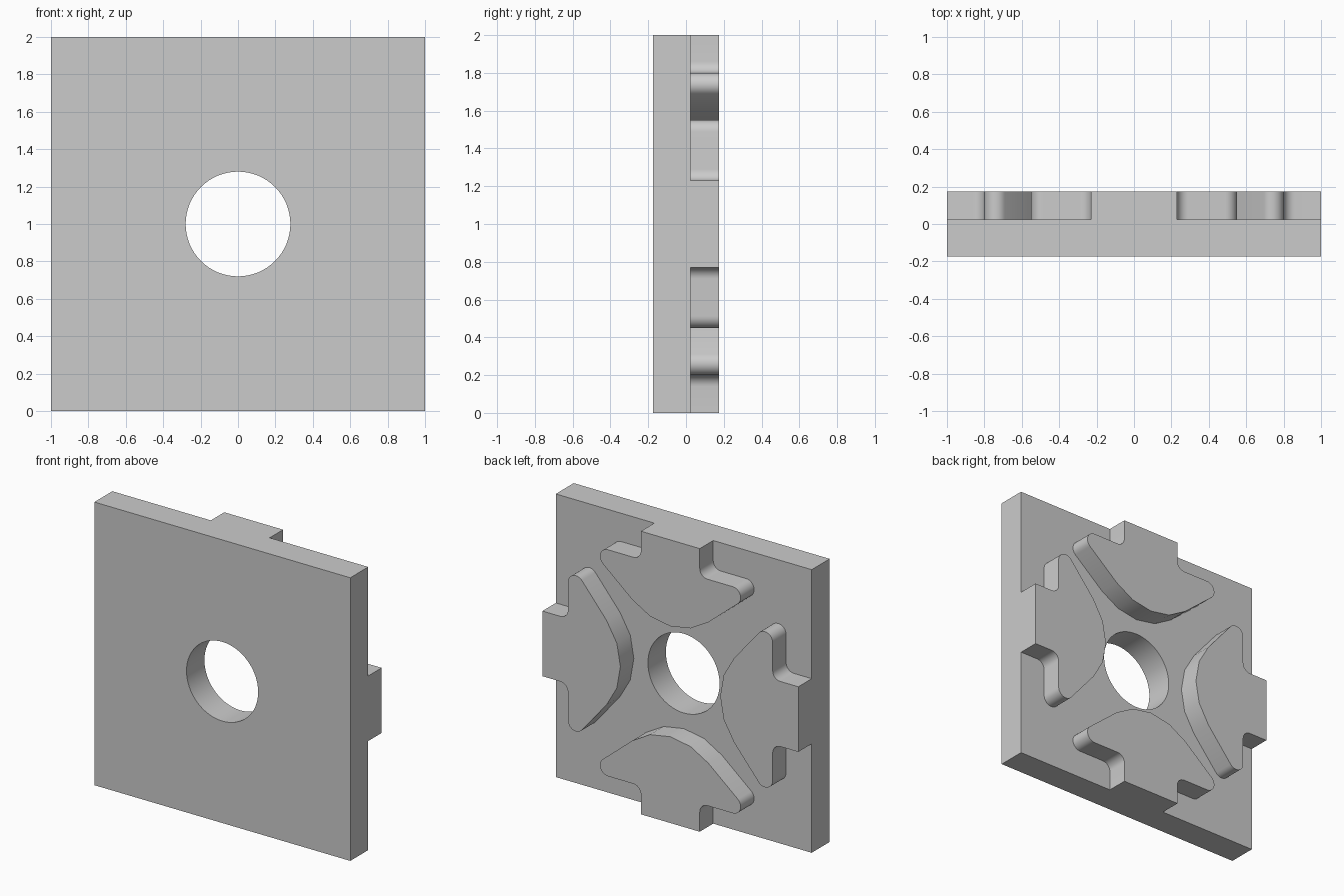
import bpy, bmesh
from math import sin, cos, radians, pi
from mathutils import Matrix

cube = bpy.data.objects.get("Cube")
if cube:
    bpy.data.objects.remove(cube, do_unlink=True)

grey = bpy.data.materials.new("plain grey")
grey.use_nodes = True
grey.diffuse_color = (0.6, 0.6, 0.6, 1)
grey.node_tree.nodes["Principled BSDF"].inputs["Base Color"].default_value = (0.6, 0.6, 0.6, 1)

BACK, STEP, FRONT = 0.175, 0.025, -0.175
HOLE_RADIUS = 0.28


def arc(cx, cy, r, start, end, steps):
    """Points along an arc, angles in degrees."""
    angles = [radians(start + (end - start) * i / steps) for i in range(steps + 1)]
    return [(cx + r * cos(a), cy + r * sin(a)) for a in angles]


def finish(bm, name):
    bmesh.ops.recalc_face_normals(bm, faces=bm.faces)
    mesh = bpy.data.meshes.new(name)
    bm.to_mesh(mesh)
    bm.free()
    mesh.materials.append(grey)
    obj = bpy.data.objects.new(name, mesh)
    bpy.context.collection.objects.link(obj)
    bpy.ops.object.select_all(action='DESELECT')
    obj.select_set(True)
    bpy.context.view_layer.objects.active = obj
    bpy.ops.object.shade_smooth_by_angle(angle=radians(30))
    return obj


# Square plate with a round hole: rings joined by quads at both depths
def build_plate():
    bm = bmesh.new()
    n = 64
    rings = []
    for y in (FRONT, STEP):
        inner, outer = [], []
        for i in range(n):
            a = 2 * pi * i / n
            c, s = cos(a), sin(a)
            k = 1 / max(abs(c), abs(s))
            inner.append(bm.verts.new((HOLE_RADIUS * c, y, 1 + HOLE_RADIUS * s)))
            outer.append(bm.verts.new((k * c, y, 1 + k * s)))
        rings += [inner, outer]
    fi, fo, bi, bo = rings
    for p, q in ((fi, fo), (fo, bo), (bo, bi), (bi, fi)):
        for i in range(n):
            j = (i + 1) % n
            bm.faces.new((p[i], p[j], q[j], q[i]))
    return finish(bm, "base_plate")


# Half outline of a pad: belly arc, rounded tip, filleted shoulder, stem
half = arc(0, 0.854, 0.464, -90, -50, 2)
half += arc(0.488, 0.738, 0.062, -50, 90, 12)
half += arc(0.29, 0.86, 0.06, 270, 180, 8)
half += [(0.23, 1.0)]
outline = half + [(-u, v) for u, v in reversed(half[1:])]


def build_pad(name, turn):
    bm = bmesh.new()
    face = bm.faces.new([bm.verts.new((u, STEP, v)) for u, v in outline])
    extruded = bmesh.ops.extrude_face_region(bm, geom=[face], use_keep_orig=True)
    top = [g for g in extruded["geom"] if isinstance(g, bmesh.types.BMVert)]
    bmesh.ops.translate(bm, verts=top, vec=(0, BACK - STEP, 0))
    place = Matrix.Translation((0, 0, 1)) @ Matrix.Rotation(radians(turn), 4, 'Y')
    bmesh.ops.transform(bm, matrix=place, verts=bm.verts)
    return finish(bm, name)


build_plate()
for i, side in enumerate(("top", "left", "bottom", "right")):
    build_pad(side + "_pad", 90 * i)
